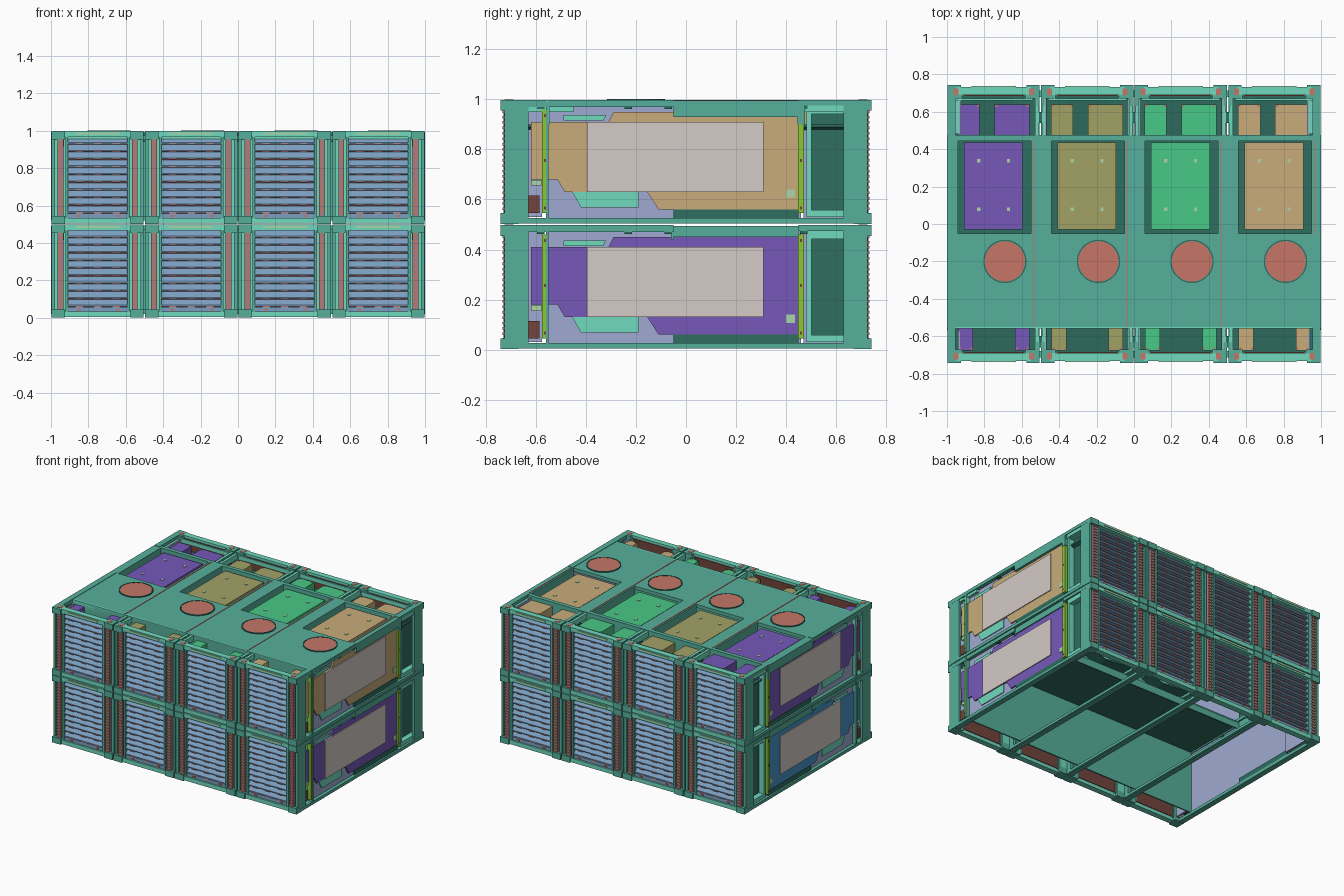
import bpy, bmesh, math
from mathutils import Matrix, Vector

if "Cube" in bpy.data.objects:
    bpy.data.objects.remove(bpy.data.objects["Cube"])

COL = dict(teal=(.34, .68, .60), dark=(.20, .43, .38), mint=(.44, .85, .74), lav=(.62, .66, .82),
           blue=(.48, .62, .75), red=(.77, .46, .40), brown=(.45, .27, .24), lime=(.53, .78, .22),
           pale=(.83, .79, .77), leaf=(.66, .83, .66), pink=(.82, .56, .78), post=(.62, .50, .54),
           violet=(.46, .35, .72), olive=(.63, .63, .40), green=(.29, .78, .52), tan=(.78, .67, .48),
           sky=(.28, .58, .78))
parts, mats = {}, {}


def mesh(name, col):
    return parts.setdefault(name, (bmesh.new(), col))[0]


def box(name, col, x, y, z):
    c = [(a[0] + a[1]) / 2 for a in (x, y, z)]
    s = [abs(a[1] - a[0]) for a in (x, y, z)]
    bmesh.ops.create_cube(mesh(name, col), size=1, matrix=Matrix.Translation(c) @ Matrix.Diagonal((*s, 1)))


def prism(name, col, axis, pts, a, b):
    # profile in (y, z) for axis 0 or (x, z) for axis 1, pulled from a to b
    bm = mesh(name, col)

    def put(p, d):
        return bm.verts.new((d, p[0], p[1]) if axis == 0 else (p[0], d, p[1]))
    lo, hi = [put(p, a) for p in pts], [put(p, b) for p in pts]
    faces = [bm.faces.new(lo), bm.faces.new(hi[::-1])]
    for i in range(len(pts)):
        j = (i + 1) % len(pts)
        faces.append(bm.faces.new((lo[i], hi[i], hi[j], lo[j])))
    bmesh.ops.recalc_face_normals(bm, faces=faces)


def disc(name, col, centre, r, h, seg=32, rot=Matrix()):
    bmesh.ops.create_cone(mesh(name, col), cap_ends=True, segments=seg, radius1=r, radius2=r, depth=h,
                          matrix=Matrix.Translation(centre) @ rot)


def end_wall(x, z, s):
    """Louvred end of one module; s is -1 for front, 1 for back."""
    def b(n, c, xa, xb, ya, yb, za, zb):
        box(n, c, (x + xa, x + xb), (s * ya, s * yb), (z + za, z + zb))
    b('louvre_backing', 'brown', .085, .415, .685, .695, .03, .48)
    for i in range(10):
        h = z + .062 + i * .041
        prism('louvre_slats', 'blue', 0, [(s * .724, h), (s * .724, h + .006), (s * .698, h + .037),
                                          (s * .698, h + .031), (s * .698, h)], x + .092, x + .408)
        for k in (.15, .25, .35):
            b('slat_clips', 'red', k - .02, k + .02, .72, .727, h - z - .003, h - z + .002)
    b('louvre_sill', 'blue', .092, .408, .695, .722, .035, .058)
    for k in (.14, .35):
        b('sill_fittings', 'red', k, k + .02, .72, .728, .04, .05)
    # louvre surround and end beams
    for k in (.078, .408):
        b('louvre_frames', 'teal', k, k + .014, .68, .73, .025, .48)
    for za in (.005, .468):
        b('end_beams', 'mint', .05, .45, .69, .733, za, za + .03)
    b('beam_strips', 'leaf', .13, .37, .73, .738, .48, .49)
    # corner posts with ribbed strips and corner castings
    for xa, xb in ((0, 1), (.5, -1)):
        def c(n, col, p, q, *r):
            b(n, col, xa + xb * p, xa + xb * q, *r)
        c('corner_posts', 'mint', .012, .08, .67, .71, .01, .49)
        c('corner_post_flanges', 'teal', .004, .022, .63, .725, .01, .49)
        c('ribbed_strips', 'post', .036, .068, .70, .728, .03, .47)
        for i in range(20):
            c('strip_ribs', 'red', .036, .068, .72, .734, .036 + i * .0216, .046 + i * .0216)
        for za in (.002, .455):
            c('corner_castings', 'teal', .004, .074, .67, .742, za, za + .043)
        c('casting_pads', 'red', .035, .062, .69, .725, .495, .5)


def roof(x, col):
    """Roof layout of one top module."""
    def b(n, c, xa, xb, ya, yb, za, zb):
        box(n, c, (x + xa, x + xb), (ya, yb), (za, zb))
    b('roof_slab', 'teal', 0, .5, -.55, -.05, .97, .995)
    disc('roof_fans', 'red', (x + .31, -.2, .995), .108, .012)
    for i in range(32):
        a = i * math.tau / 32
        p = Vector((x + .31 + .112 * math.cos(a), -.2 + .112 * math.sin(a), .998))
        bmesh.ops.create_cube(mesh('fan_rims', 'dark'), size=1, matrix=Matrix.Translation(p)
                              @ Matrix.Rotation(a, 4, 'Z') @ Matrix.Diagonal((.007, .023, .008, 1)))
    # recessed hatch
    b('roof_recess_floor', 'dark', .05, .46, -.05, .45, .925, .935)
    b('roof_recess_sides', 'teal', 0, .06, -.05, .45, .93, .995)
    b('roof_recess_sides', 'teal', .45, .5, -.05, .45, .93, .995)
    b('roof_recess_sides', 'teal', 0, .5, .445, .475, .90, .995)
    b('hatch_' + col, col, .09, .405, -.03, .435, .93, .972)
    for k in (.16, .32):
        for y in (.07, .33):
            b('hatch_tabs', 'leaf', k, k + .018, y, y + .018, .97, .975)
    b('roof_seals', 'red', .462, .468, -.55, .45, .994, .998)
    # equipment bays at both ends
    for s, y0, y1, items in ((1, .475, .64, ((.055, .175), (.255, .44))),
                             (-1, .56, .675, ((.06, .14), (.365, .44)))):
        prism('bay_floors', 'dark', 1, [(x + .03, .90), (x + .14, .90), (x + .36, .86), (x + .47, .90),
                                        (x + .47, .89), (x + .36, .85), (x + .03, .89)], s * .46, s * .69)
        for xa, xb in items:
            b('bay_boxes_' + col, col, xa, xb, s * y0, s * y1, .88, .965)
            for k in (xa + .004, xb - .014):
                b('bay_box_bolts', 'red', k, k + .01, s * (y1 - .014), s * (y1 - .004), .965, .969)
        for xa in (.008, .472):
            b('bay_side_rails', 'mint', xa, xa + .02, s * .45, s * .72, .95, .99)
        b('bay_rails', 'mint', .04, .46, s * (y1 + .02), s * (y1 + .032), .955, .985)
    b('bay_rails', 'teal', .0, .5, -.56, -.545, .90, .995)


def side(s, z, col):
    """Outer long side of a module, s is the x sign."""
    def b(n, c, ya, yb, za, zb, d0, d1):
        box(n, c, (s * d0, s * d1), (ya, yb), (z + za, z + zb))

    def poly(n, c, pts, d0, d1):
        prism(n, c, 0, [(p, z + q) for p, q in pts], s * d0, s * d1)
    b('side_backing', 'lav', -.56, .46, .025, .475, .962, .972)
    poly('side_panel_' + col, col, [(-.62, .18), (-.62, .41), (-.31, .41), (-.29, .45), (.45, .45),
                                    (.45, .06), (-.11, .06), (-.155, .13), (-.485, .13), (-.515, .18)], .97, .982)
    b('side_plates', 'pale', -.395, .31, .13, .41, .98, .988)
    poly('side_patches', 'mint', [(-.49, .415), (-.33, .415), (-.32, .437), (-.49, .437)], .97, .978)
    poly('side_patches', 'mint', [(-.455, .13), (-.19, .13), (-.19, .068), (-.42, .068)], .97, .978)
    b('side_tags', 'leaf', .40, .435, .107, .14, .98, .986)
    b('side_top_bands', 'teal', -.05, .45, .45, .495, .955, .99)
    b('side_bottom_bands', 'dark', -.05, .45, .012, .06, .955, .985)
    for ya in (-.575, .447):
        b('side_posts', 'lime', ya, ya + .024, .045, .46, .965, .996)
        for q in (.06, .25, .43):
            b('side_post_bolts', 'brown', ya + .008, ya + .016, q, q + .012, .99, .999)
    # long rails with lashing tabs
    b('side_rails', 'teal', -.70, -.05, .47, .498, .955, .997)
    b('side_rails', 'teal', -.70, .70, .004, .026, .955, .997)
    b('side_rails', 'teal', .45, .70, .475, .498, .955, .997)
    for y in (-.58, -.23, -.07, .47):
        b('lashing_tabs', 'dark', y - .015, y + .015, .462, .48, .96, .994)
    # front service bay
    poly('service_bay_panels', 'lav', [(-.72, .46), (-.70, .03), (-.575, .03), (-.575, .47), (-.70, .47)], .93, .942)
    poly('service_bay_braces', 'lav', [(-.705, .47), (-.69, .47), (-.665, .03), (-.685, .03)], .94, .975)
    b('service_boxes', 'red', -.69, -.632, .20, .292, .94, .985)
    b('service_box_tags', 'leaf', -.66, -.642, .265, .283, .98, .988)
    b('junction_boxes', 'brown', -.637, -.586, .045, .115, .94, .98)
    b('junction_trim', 'leaf', -.62, -.578, .155, .178, .95, .98)
    disc('service_caps', 'pink', (s * .96, -.675, z + .062), .016, .04, 16, Matrix.Rotation(math.pi / 2, 4, 'Y'))
    # rear bay: framed deep recess
    b('rear_bay_liner', 'lav', .47, .73, .02, .48, .925, .935)
    for ya, yb, za, zb in ((.482, .502, .03, .475), (.672, .712, .03, .475), (.482, .712, .03, .058), (.482, .712, .442, .475)):
        b('rear_bay_frames', 'mint', ya, yb, za, zb, .93, .985)
    b('rear_bay_panels', 'dark', .50, .675, .055, .445, .935, .945)


upper = ('violet', 'olive', 'green', 'tan')
for i in range(4):
    x = -1 + i * .5
    for z in (0, .5):
        for s in (-1, 1):
            end_wall(x, z, s)
        # inner bulkhead behind the front louvres, and longitudinal rails
        box('bulkheads', 'teal', (x, x + .5), (-.56, -.55), (z + .02, z + .49))
        for xa in (.004, .476):
            box('inner_rails', 'teal', (x + xa, x + xa + .02), (-.68, .68), (z + .004, z + .024))
    box('middle_deck', 'dark', (x + .01, x + .49), (-.55, -.05), (.48, .495))
    box('middle_deck_edge', 'teal', (x + .01, x + .49), (-.06, -.05), (.44, .495))
    roof(x, upper[i])

# side walls
for s, z, c in ((-1, 0, 'sky'), (-1, .5, 'violet'), (1, 0, 'violet'), (1, .5, 'tan')):
    side(s, z, c)

# couplers between neighbouring modules
for x in (-.5, 0, .5):
    for y in (.57, -.63):
        box('couplers', 'dark', (x - .022, x + .022), (y - .03, y + .03), (.94, .985))
    for z in (.02, .47, .52, .95):
        for s in (-1, 1):
            box('end_couplers', 'teal', (x - .03, x + .03), (s * .68, s * .715), (z, z + .025))

for name, (bm, col) in parts.items():
    me = bpy.data.meshes.new(name)
    bm.to_mesh(me)
    bm.free()
    if col not in mats:
        mats[col] = bpy.data.materials.new(col)
        mats[col].diffuse_color = (*[v ** 2.2 for v in COL[col]], 1)
    me.materials.append(mats[col])
    bpy.context.collection.objects.link(bpy.data.objects.new(name, me))

for m in bpy.data.materials:
    if m.users and not m.is_grease_pencil:
        m.use_nodes = True
        m.node_tree.nodes["Principled BSDF"].inputs["Base Color"].default_value = m.diffuse_color
